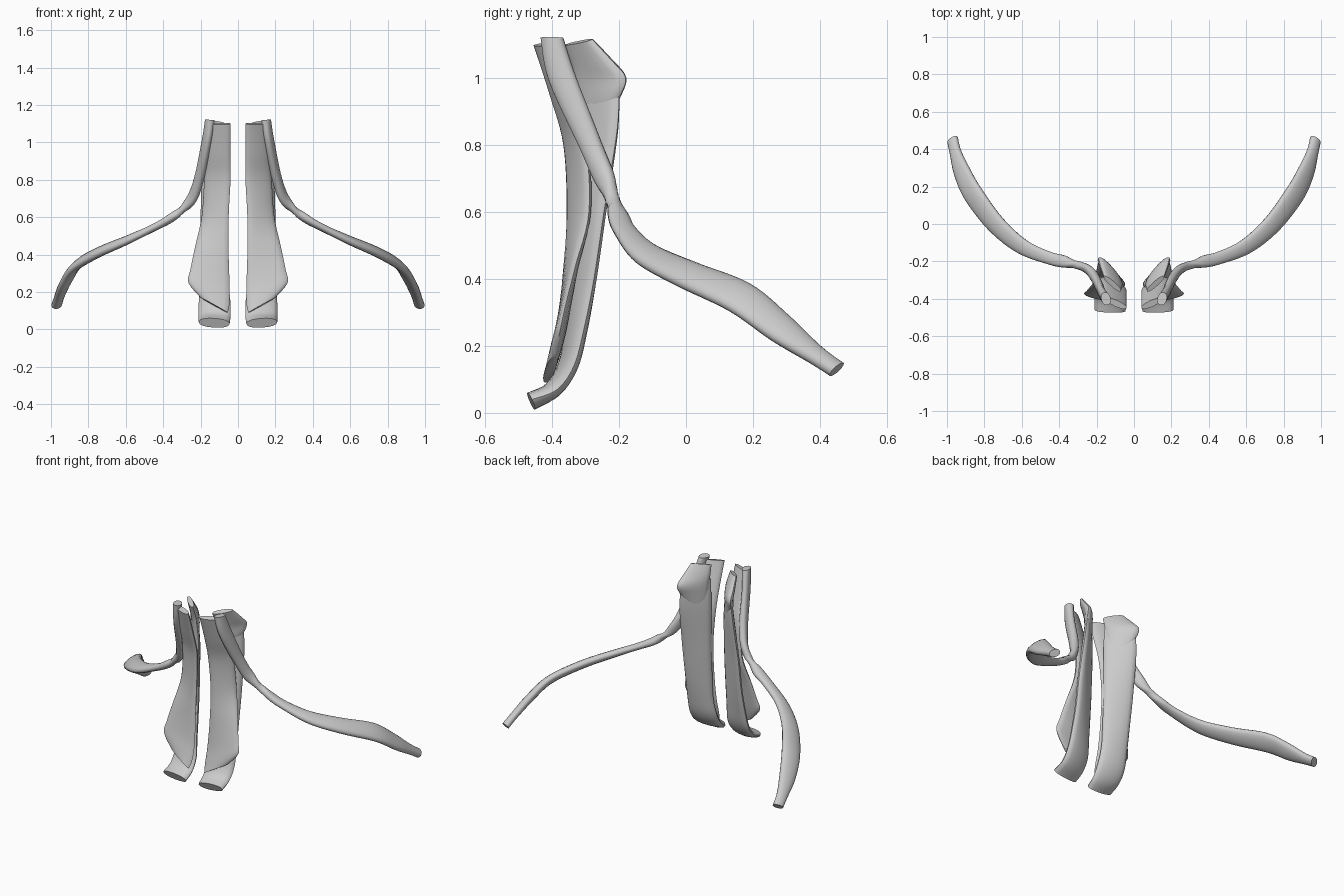
import bpy, bmesh, math
from mathutils import Vector

cube = bpy.data.objects.get("Cube")
if cube:
    bpy.data.objects.remove(cube, do_unlink=True)

GREY = (0.6, 0.6, 0.6, 1)
mat = bpy.data.materials.new("pale grey")
mat.use_nodes = True
mat.diffuse_color = GREY
bsdf = mat.node_tree.nodes["Principled BSDF"]
bsdf.inputs["Base Color"].default_value = GREY
bsdf.inputs["Roughness"].default_value = 0.7


def spline(p, i, t):
    """Catmull-Rom value between entries i and i+1."""
    a, b = p[max(i - 1, 0)], p[i]
    c, d = p[i + 1], p[min(i + 2, len(p) - 1)]
    return 0.5 * (2 * b + (c - a) * t + (2 * a - 5 * b + 4 * c - d) * t * t
                  + (3 * b - a - 3 * c + d) * t ** 3)


def band(name, sections, steps=6, sides=16):
    """Loft a flat rounded band through (edge, edge, thickness), mirrored."""
    cols = [[Vector(s[0]) for s in sections], [Vector(s[1]) for s in sections],
            [s[2] for s in sections]]
    rows = [[spline(c, i, k / steps) for c in cols]
            for i in range(len(sections) - 1) for k in range(steps)]
    rows.append([c[-1] for c in cols])
    mids = [(a + b) / 2 for a, b, _ in rows]
    bm = bmesh.new()
    rings = []
    for i, (a, b, thick) in enumerate(rows):
        half = (b - a) / 2
        along = mids[min(i + 1, len(mids) - 1)] - mids[max(i - 1, 0)]
        normal = along.cross(half).normalized()
        ring = []
        for k in range(sides):
            ang = math.tau * k / sides
            c, s = math.cos(ang), math.sin(ang)
            s = math.copysign(abs(s) ** 0.8, s)
            ring.append(bm.verts.new(mids[i] + half * c + normal * s * thick / 2))
        rings.append(ring)
    for r, q in zip(rings, rings[1:]):
        for k in range(sides):
            j = (k + 1) % sides
            bm.faces.new((r[k], r[j], q[j], q[k]))
    bm.faces.new(rings[0])
    bm.faces.new(rings[-1])
    bmesh.ops.recalc_face_normals(bm, faces=bm.faces)
    mesh = bpy.data.meshes.new(name)
    bm.to_mesh(mesh)
    bm.free()
    mesh.materials.append(mat)
    obj = bpy.data.objects.new(name, mesh)
    bpy.context.collection.objects.link(obj)
    obj.modifiers.new("Mirror", "MIRROR").use_mirror_merge = False
    bpy.ops.object.select_all(action="DESELECT")
    obj.select_set(True)
    bpy.context.view_layer.objects.active = obj
    bpy.ops.object.shade_smooth_by_angle(angle=math.radians(50))


def offset(center, direction, width, thick):
    """Section from a centre, a width direction and a width."""
    c, d = Vector(center), Vector(direction).normalized() * width / 2
    return c - d, c + d, thick


# Front strap, flaring to a slanted lower edge
band("front_strap", [
    ((.04, -.45, 1.1), (.15, -.40, 1.1), .035),
    ((.04, -.40, .95), (.165, -.35, .95), .04),
    ((.04, -.36, .8), (.18, -.30, .8), .04),
    ((.05, -.35, .6), (.195, -.29, .6), .04),
    ((.05, -.36, .4), (.23, -.33, .44), .035),
    ((.045, -.375, .24), (.255, -.36, .32), .035),
    ((.045, -.40, .14), (.265, -.375, .25), .035),
    ((.055, -.42, .09), (.20, -.39, .17), .03),
])

# Back strap, curling forward at the foot
band("back_strap", [
    ((.06, -.34, 1.02), (.175, -.20, 1.0), .03),
    ((.05, -.33, .85), (.19, -.205, .85), .045),
    ((.05, -.33, .6), (.20, -.245, .6), .05),
    ((.05, -.34, .4), (.20, -.275, .4), .05),
    ((.05, -.35, .25), (.205, -.305, .25), .05),
    ((.04, -.37, .14), (.21, -.335, .14), .05),
    ((.04, -.41, .07), (.21, -.385, .07), .05),
    ((.045, -.465, .03), (.21, -.46, .04), .055),
])

# Pointed plate at the top of the back strap
band("upper_plate", [
    ((.07, -.36, 1.1), (.16, -.28, 1.115), .03),
    ((.065, -.34, 1.04), (.18, -.22, 1.05), .045),
    ((.065, -.33, .99), (.19, -.18, 1.0), .05),
    ((.065, -.32, .92), (.18, -.20, .94), .045),
    ((.07, -.31, .85), (.13, -.25, .84), .03),
], steps=4)

# Long side band sweeping outward, back and down
band("side_band", [
    offset((.15, -.40, 1.12), (.3, 1, 0), .07, .05),
    offset((.17, -.37, 1.0), (.3, 1, .2), .085, .045),
    offset((.21, -.285, .8), (.3, .9, .3), .07, .05),
    offset((.26, -.235, .68), (.5, .6, .5), .06, .045),
    offset((.36, -.205, .595), (.3, -.8, .1), .06, .045),
    offset((.46, -.18, .54), (.4, -.8, -.2), .07, .04),
    offset((.60, -.12, .475), (.5, -.7, -.4), .09, .045),
    offset((.74, 0, .415), (.55, -.6, -.45), .11, .05),
    offset((.86, .16, .345), (.6, -.5, -.55), .125, .05),
    offset((.92, .28, .255), (.6, -.4, -.6), .11, .05),
    offset((.955, .385, .175), (.6, -.4, -.5), .07, .045),
    offset((.97, .45, .13), (.6, -.5, -.3), .065, .045),
])
